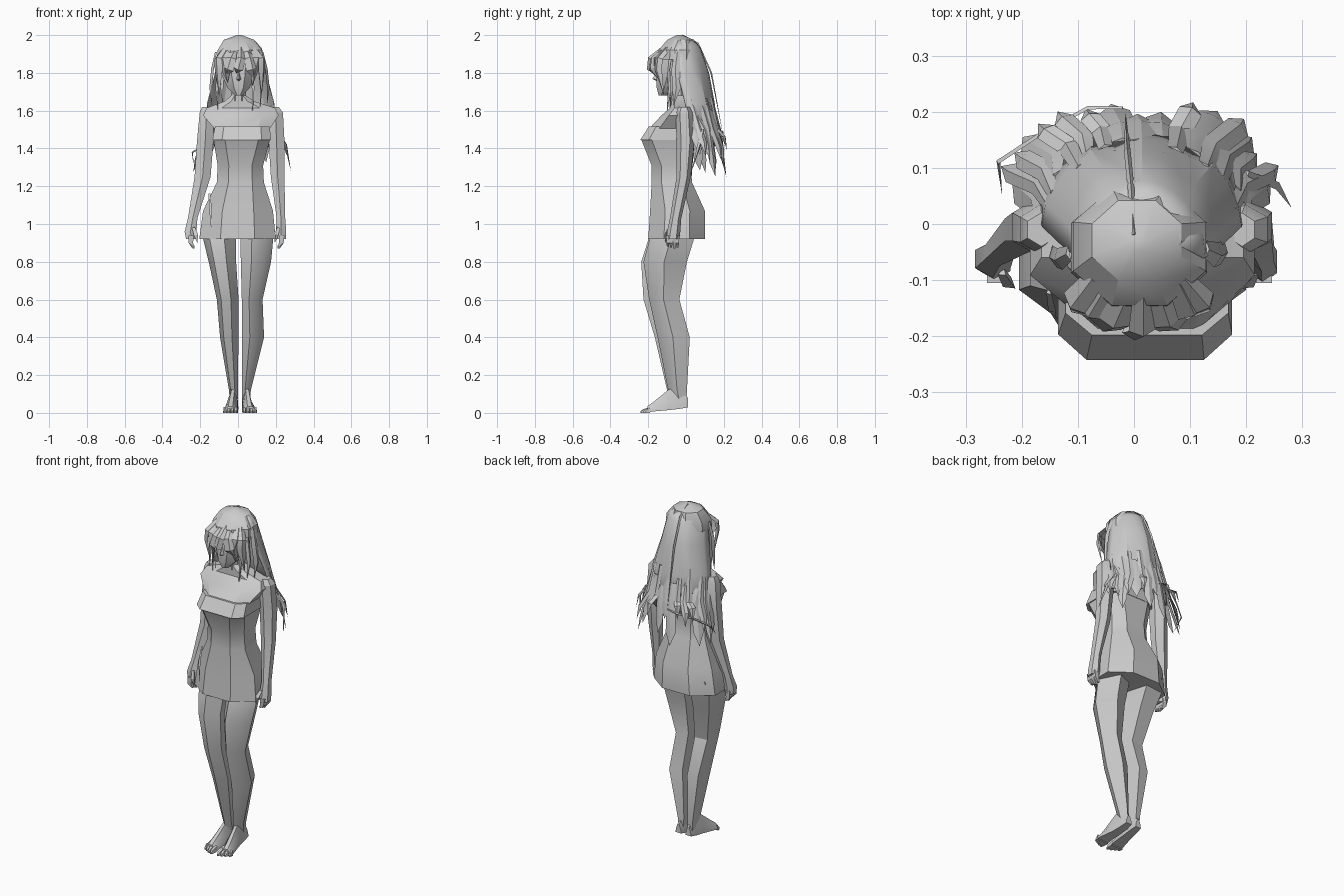
import bpy, bmesh, math, random
from mathutils import Vector

random.seed(11)
if "Cube" in bpy.data.objects:
    bpy.data.objects.remove(bpy.data.objects["Cube"], do_unlink=True)

grey = bpy.data.materials.new("plain grey")
grey.use_nodes = True
grey.diffuse_color = (0.6, 0.6, 0.6, 1)
grey.node_tree.nodes["Principled BSDF"].inputs["Base Color"].default_value = (0.6, 0.6, 0.6, 1)
parts = []


def loft(name, sections, closed=True, caps=True):
    """Skin a list of equal-length point loops."""
    bm = bmesh.new()
    loops = [[bm.verts.new(p) for p in s] for s in sections]
    n = len(loops[0])
    for a, b in zip(loops, loops[1:]):
        for i in range(n if closed else n - 1):
            j = (i + 1) % n
            bm.faces.new((a[i], a[j], b[j], b[i]))
    if caps and closed:
        bm.faces.new(loops[0])
        bm.faces.new(loops[-1])
    bmesh.ops.remove_doubles(bm, verts=bm.verts, dist=0.0004)
    bmesh.ops.recalc_face_normals(bm, faces=bm.faces)
    mesh = bpy.data.meshes.new(name)
    bm.to_mesh(mesh)
    bm.free()
    mesh.materials.append(grey)
    ob = bpy.data.objects.new(name, mesh)
    bpy.context.collection.objects.link(ob)
    parts.append(ob)
    return ob


def fill_box(outline, z, x0, x1, y0, y1):
    """Fit a unit outline into a box, flat at height z."""
    return [Vector(((x0 + x1) / 2 + u * (x1 - x0) / 2, (y0 + y1) / 2 + v * (y1 - y0) / 2, z))
            for u, v in outline]


def superellipse(n, p):
    pts = []
    for i in range(n):
        a = 2 * math.pi * (i + 0.5) / n
        c, s = math.cos(a), math.sin(a)
        pts.append((math.copysign(abs(c) ** (2 / p), c), math.copysign(abs(s) ** (2 / p), s)))
    mx, my = max(abs(q[0]) for q in pts), max(abs(q[1]) for q in pts)
    return [(u / mx, v / my) for u, v in pts]


def column(name, rows, n=8, p=2.0):
    return loft(name, [fill_box(superellipse(n, p), *r) for r in rows])


def strand(name, path, width, thick=0.01, centre=(0, -0.03)):
    """Pointed lock of hair with a raised middle ridge."""
    path = [Vector(p) for p in path]
    secs = []
    for i, p in enumerate(path):
        tangent = (path[min(i + 1, len(path) - 1)] - path[max(i - 1, 0)]).normalized()
        out = Vector((p.x - centre[0], p.y - centre[1], 0.01))
        side = tangent.cross(out).normalized()
        out = side.cross(tangent).normalized()
        w = width * (1 if i < len(path) - 1 else 0.03) * (0.7 if i == 0 else 1) / 2
        secs.append([p - side * w, p + out * thick * w / width * 2, p + side * w])
    return loft(name, secs)


# Dress: rounded hem, narrow waist, boxy bust with a top band
loft("dress", [fill_box(superellipse(8, p), *r) for p, r in [
    (2.2, (0.92, -0.205, 0.20, -0.20, 0.10)), (2.2, (1.07, -0.185, 0.185, -0.19, 0.10)),
    (2.6, (1.22, -0.112, 0.137, -0.182, 0.032)), (2.6, (1.31, -0.108, 0.133, -0.182, 0.025)),
    (3.4, (1.45, -0.13, 0.17, -0.238, 0.035))]])
column("dress_band", [(1.445, -0.135, 0.175, -0.242, 0.037),
                      (1.515, -0.122, 0.168, -0.198, 0.045)], n=8, p=4.5)

# Shoulders and neck
column("upper_chest", [
    (1.50, -0.12, 0.165, -0.20, 0.045), (1.575, -0.185, 0.215, -0.13, 0.045),
    (1.615, -0.165, 0.195, -0.085, 0.03), (1.65, -0.07, 0.085, -0.085, 0.02),
    (1.68, -0.035, 0.042, -0.085, 0.005)], n=8, p=3)
column("neck", [(1.65, -0.036, 0.043, -0.09, 0.0), (1.76, -0.035, 0.04, -0.09, 0.0)], n=8)

# Legs: faceted sections, the right one turned more outward and set forward
left_outline = [(-0.3, -1), (0.5, -0.65), (1, -0.05), (0.3, 1), (-0.8, 0.6), (-1, -0.4)]
right_outline = [(0.3, -1), (-0.6, -0.65), (-1, 0.2), (-0.85, 0.9), (0.5, 1), (1, -0.3)]
loft("left_leg", [fill_box(left_outline, *r) for r in [
    (0.05, 0.022, 0.062, -0.06, 0.0), (0.12, 0.02, 0.068, -0.095, 0.005),
    (0.40, 0.022, 0.138, -0.15, 0.02), (0.60, 0.02, 0.13, -0.195, -0.035),
    (0.80, 0.015, 0.175, -0.225, 0.005), (0.93, 0.012, 0.187, -0.19, 0.045),
    (1.0, 0.01, 0.17, -0.17, 0.06)]])
loft("right_leg", [fill_box(right_outline, *r) for r in [
    (0.05, -0.042, -0.002, -0.06, 0.0), (0.12, -0.048, 0.0, -0.10, 0.005),
    (0.40, -0.095, 0.002, -0.165, 0.02), (0.60, -0.112, 0.003, -0.225, -0.045),
    (0.80, -0.155, -0.01, -0.237, 0.0), (0.93, -0.187, -0.012, -0.195, 0.045),
    (1.0, -0.17, -0.01, -0.17, 0.06)]])


# Feet: wedge sections running from heel to toes, splayed a little outward
def foot(name, cx, s):
    rows = [(0.01, 0.0, 0.018, 0.03, 0.08), (-0.03, 0.0, 0.024, 0.022, 0.13),
            (-0.09, 0.004, 0.027, 0.015, 0.125), (-0.17, 0.014, 0.036, 0.008, 0.06),
            (-0.205, 0.018, 0.039, 0.003, 0.034)]
    secs = []
    for y, dx, w, z0, z1 in rows:
        x = cx + s * dx
        secs.append([(x - w, y, z0), (x + w, y, z0), (x + w * 0.9, y, z0 + (z1 - z0) * 0.4),
                     (x + w * 0.3, y, z1), (x - w * 0.3, y, z1), (x - w * 0.9, y, z0 + (z1 - z0) * 0.4)])
    loft(name, secs)
    for k in range(4):
        x = cx + s * (0.018 + (k - 1.5) * 0.019)
        reach = 0.242 - 0.011 * max(k - 0.5, 0)
        toe = [[(x + u * w, y, v * h) for u, v in ((-1, 0), (1, 0), (0.7, 1), (-0.7, 1))]
               for y, w, h in ((-0.19, 0.0105, 0.03), (0.015 - reach, 0.01, 0.02), (-reach, 0.005, 0.008))]
        loft(f"{name}_toe_{k + 1}", toe)


foot("left_foot", 0.044, 1)
foot("right_foot", -0.022, -1)

# Arms with hands
column("left_arm", [
    (1.62, 0.17, 0.215, -0.04, 0.02), (1.59, 0.158, 0.238, -0.055, 0.035),
    (1.44, 0.162, 0.246, -0.05, 0.045), (1.25, 0.174, 0.246, -0.05, 0.025),
    (1.03, 0.205, 0.25, -0.085, -0.025), (0.96, 0.2, 0.255, -0.10, -0.03),
    (0.92, 0.205, 0.255, -0.105, -0.035)], n=6)
column("right_arm", [
    (1.62, -0.19, -0.14, -0.04, 0.02), (1.59, -0.203, -0.13, -0.055, 0.035),
    (1.44, -0.217, -0.13, -0.055, 0.045), (1.25, -0.23, -0.145, -0.05, 0.03),
    (1.03, -0.265, -0.215, -0.075, -0.025), (0.96, -0.283, -0.22, -0.095, -0.03),
    (0.92, -0.275, -0.22, -0.10, -0.035)], n=6)
for name, cx, s in (("left", 0.23, 1), ("right", -0.25, -1)):
    for k in range(4):
        y = -0.045 - 0.017 * k
        column(f"{name}_finger_{k + 1}", [
            (0.94, cx - 0.012, cx + 0.016, y - 0.009, y + 0.009),
            (0.90, cx - 0.012, cx + 0.012, y - 0.008, y + 0.008),
            (0.87 + 0.006 * abs(k - 1), cx - s * 0.015 - 0.006, cx - s * 0.015 + 0.006,
             y - 0.005, y + 0.005)], n=4)
    strand(f"{name}_thumb", [(cx - s * 0.02, -0.085, 0.98), (cx - s * 0.035, -0.105, 0.94),
                             (cx - s * 0.035, -0.108, 0.90)], 0.022, 0.02)

# Head and face
column("head", [
    (1.68, -0.016, 0.024, -0.145, -0.10), (1.72, -0.055, 0.062, -0.155, -0.02),
    (1.79, -0.085, 0.088, -0.155, 0.04), (1.88, -0.09, 0.095, -0.15, 0.055),
    (1.95, -0.07, 0.075, -0.11, 0.04)], n=8)
loft("nose", [[(0.004, -0.15, 1.82)] * 3,
              [(-0.01, -0.152, 1.765), (0.004, -0.178, 1.768), (0.018, -0.152, 1.765)],
              [(0.004, -0.152, 1.755)] * 3], caps=False)

# Hair cap flowing into long panels at the back and sides
column("hair_cap", [
    (2.0, -0.006, 0.02, -0.05, -0.02), (1.975, -0.075, 0.085, -0.10, 0.042),
    (1.92, -0.108, 0.128, -0.145, 0.065), (1.87, -0.112, 0.13, -0.15, 0.065)], n=8)
rows = [(1.977, 0.07, -0.04, 0.04), (1.93, 0.113, -0.06, 0.078), (1.80, 0.136, -0.045, 0.122),
        (1.64, 0.178, -0.005, 0.152), (1.50, 0.19, 0.035, 0.175)]
panels = loft("hair_panels", [
    [(0.014 + rx * math.cos(math.pi * k / 12),
      y0 + (y1 - y0) * math.sin(math.pi * k / 12) * (0.9 if k % 3 == 1 and z < 1.9 else 1),
      z - (random.uniform(0.02, 0.12) if z == 1.50 else 0)) for k in range(13)]
    for z, rx, y0, y1 in rows], closed=False)
thick = panels.modifiers.new("thickness", "SOLIDIFY")
thick.thickness = 0.006

# Ragged lower strands, flaring most at the two back corners
for k in range(17):
    t = math.pi * (0.02 + 0.96 * k / 16)
    c, s = math.cos(t), math.sin(t)
    flare = random.uniform(0.84, 1.0) + 0.18 * abs(math.sin(2 * t))
    drop = random.uniform(1.25, 1.42)
    top = random.uniform(1.56, 1.72)
    strand(f"back_strand_{k + 1}", [
        (0.014 + (0.172 - 0.25 * (top - 1.64)) * c, -0.012 + (0.158 - 0.1 * (top - 1.64)) * s, top),
        (0.012 + 0.19 * c, 0.035 + 0.142 * s, 1.50),
        (0.008 + 0.225 * c * flare, 0.055 + 0.14 * s * flare, drop + 0.07),
        (0.006 + 0.24 * c * flare, 0.065 + 0.145 * s * flare, drop)],
        random.uniform(0.035, 0.06), 0.008)

# Loose wisps
strand("parting_wisp", [(0.0, -0.02, 1.998), (-0.005, 0.06, 1.955), (-0.012, 0.13, 1.80),
                        (-0.015, 0.20, 1.45)], 0.012, 0.008)
strand("side_wisp", [(-0.02, 0.205, 1.46), (-0.08, 0.205, 1.45), (-0.17, 0.155, 1.42),
                     (-0.24, 0.11, 1.38), (-0.235, 0.05, 1.31)], 0.01, 0.006)
strand("left_wisp", [(0.2, 0.09, 1.5), (0.25, 0.07, 1.42), (0.28, 0.03, 1.28)], 0.02, 0.01)

# Fringe: broad uneven locks (root x, middle x, tip x, tip z, width)
fringe = [(-0.07, -0.105, -0.10, 1.68, 0.055), (-0.045, -0.075, -0.055, 1.75, 0.06),
          (-0.01, -0.035, -0.065, 1.79, 0.06), (0.015, 0.015, -0.01, 1.80, 0.05),
          (0.04, 0.06, 0.085, 1.77, 0.065), (0.075, 0.10, 0.075, 1.73, 0.055),
          (0.085, 0.125, 0.125, 1.68, 0.05)]
for k, (x0, x1, x2, z, w) in enumerate(fringe):
    back = 0.65 * abs(x1 - 0.01) ** 1.2
    strand(f"fringe_{k + 1}", [
        (x0, -0.125 + back * 0.6, 1.93), (x1, -0.19 + back, 1.875),
        ((x1 + x2) / 2, -0.195 + back, 1.82), (x2, -0.165 + back, z)], w, 0.014)

# Long locks beside the face
for k, (x, z, w) in enumerate([(-0.105, 1.60, 0.03), (-0.08, 1.63, 0.022), (-0.135, 1.62, 0.04),
                               (0.075, 1.56, 0.02), (0.115, 1.62, 0.03), (0.15, 1.63, 0.045)]):
    y = -0.13 + abs(x) * 0.5
    strand(f"side_lock_{k + 1}", [(x * 0.85, y + 0.01, 1.91), (x * 0.98, y, 1.82),
                                  (x * 1.05, y + 0.005, 1.72), (x * 1.02, y - 0.01, z)], w, 0.01)

# Tie hanging on the dress front
strand("dress_tie", [(-0.15, -0.12, 1.16), (-0.145, -0.15, 1.08), (-0.14, -0.165, 0.95)], 0.02, 0.01)

# Faceted look with soft shallow edges
bpy.ops.object.select_all(action="DESELECT")
for ob in parts:
    ob.select_set(True)
bpy.context.view_layer.objects.active = parts[0]
bpy.ops.object.shade_smooth_by_angle(angle=math.radians(30))
